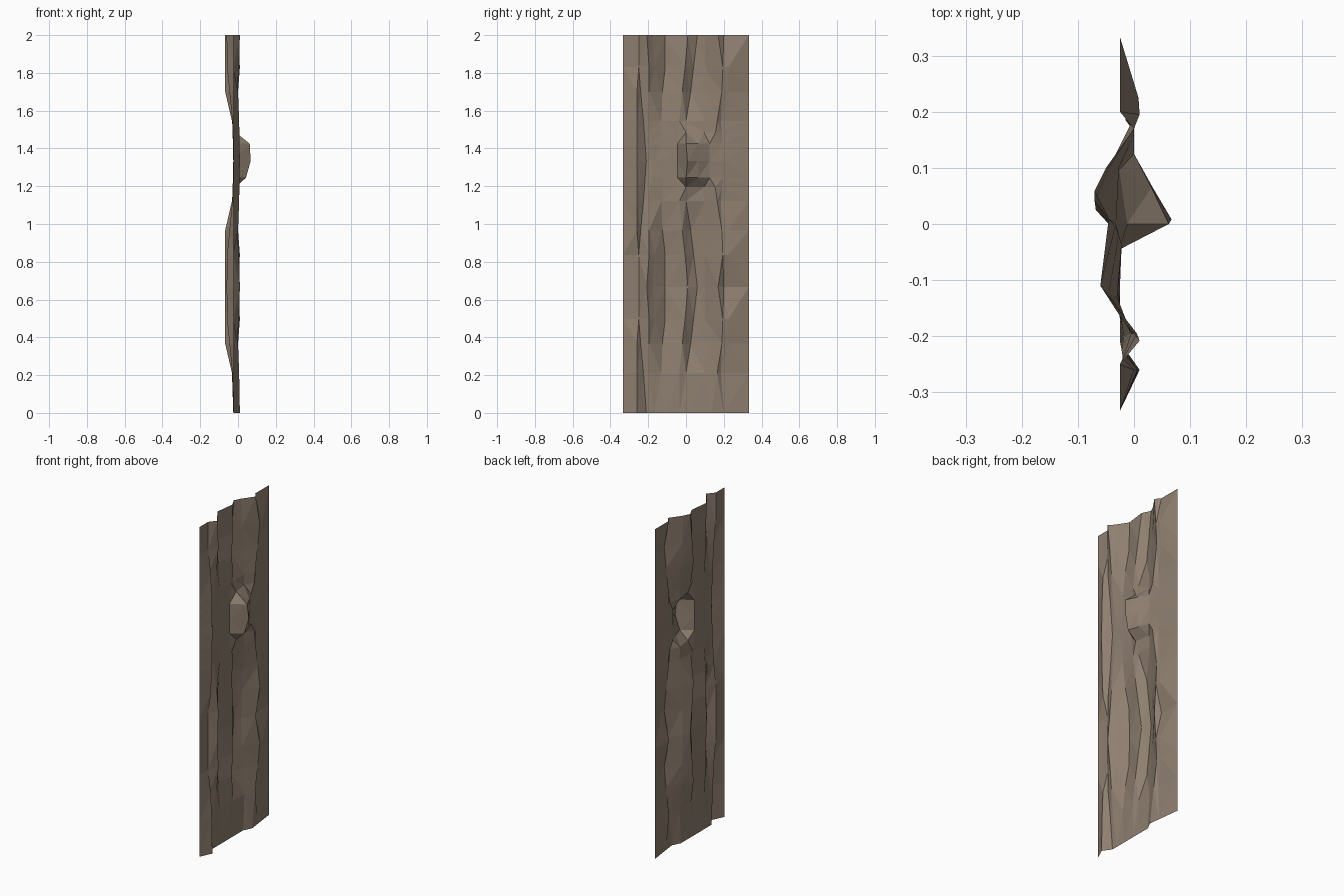
import bpy, bmesh

if "Cube" in bpy.data.objects:
    bpy.data.objects.remove(bpy.data.objects["Cube"])

HALF, EDGE_X, PERIOD = 0.333, -0.025, 4 / 3

# Half of the repeating bark pattern: distance from the pattern's middle -> (y, x) across the sheet
PATTERN = [
    (0.0, [(-.25, -.025), (-.208, .01), (-.175, -.018), (-.11, -.06), (.01, -.045),
           (.06, -.07), (.10, -.05), (.17, 0), (.20, -.025)]),
    (0.17, [(-.25, -.025), (-.195, .005), (-.165, -.018), (-.11, -.058), (-.005, -.033),
            (.04, -.07), (.10, -.045), (.195, .01), (.225, .008)]),
    (0.30, [(-.26, 0), (-.24, -.02), (-.195, -.005), (-.125, -.045), (-.02, -.027),
            (.025, -.068), (.10, -.04), (.19, 0), (.22, -.005)]),
    (0.455, [(-.26, .006), (-.225, -.022), (-.20, -.018), (-.13, -.03), (-.035, -.022),
             (0, -.032), (.10, -.027), (.165, 0), (.185, -.015)]),
    (PERIOD / 2, [(-.26, .01), (-.21, -.025), (-.17, -.025), (-.11, -.025), (-.035, -.025),
                  (.015, -.025), (.085, -.025), (.135, 0), (.20, -.008)]),
]

# Knot standing out of the bark: height -> ridge position and reach
KNOT = {1.195: (0, 0), 1.245: (0, .042), PERIOD: (.008, .067), 1.425: (0, .062), 1.485: (0, 0)}


def bark_row(z):
    """Cross-section at height z, interpolated in the mirrored pattern."""
    d = abs((z % PERIOD) - PERIOD / 2)
    for (d0, a), (d1, b) in zip(PATTERN, PATTERN[1:]):
        if d <= d1 + 1e-6:
            t = (d - d0) / (d1 - d0)
            mid = [(p[0] + (q[0] - p[0]) * t, p[1] + (q[1] - p[1]) * t) for p, q in zip(a, b)]
            break
    if z in KNOT:
        y, x = KNOT[z]
        if x > 0:
            mid[4:8] = [(-.045, -.025), (y, x), (.065, x * .5), (.125, 0)]
        else:
            mid[4:6] = [(-.045, -.025), (y, x - .012)]
    return [(-HALF, EDGE_X)] + mid + [(HALF, EDGE_X)]


# Row heights over one and a half repeats, plus the knot rows
heights = set(KNOT)
for d, _ in PATTERN:
    heights |= {PERIOD / 2 - d, PERIOD / 2 + d, 2 - d}
levels = []
for z in sorted(heights):
    if not levels or z - levels[-1] > 1e-4:
        levels.append(z)

# Bark sheet
bm = bmesh.new()
grid = [[bm.verts.new((x, y, z)) for y, x in bark_row(z)] for z in levels]
for lo, hi in zip(grid, grid[1:]):
    for i in range(len(lo) - 1):
        bm.faces.new((lo[i], lo[i + 1], hi[i + 1], hi[i]))
bmesh.ops.triangulate(bm, faces=bm.faces[:], quad_method='SHORT_EDGE')
mesh = bpy.data.meshes.new("bark_panel")
bm.to_mesh(mesh)
bm.free()
bark = bpy.data.objects.new("bark_panel", mesh)
bpy.context.collection.objects.link(bark)

# Brown bark colour
mat = bpy.data.materials.new("bark_brown")
mat.diffuse_color = (0.27, 0.21, 0.16, 1)
mat.use_nodes = True
mat.node_tree.nodes["Principled BSDF"].inputs["Base Color"].default_value = mat.diffuse_color
mesh.materials.append(mat)
